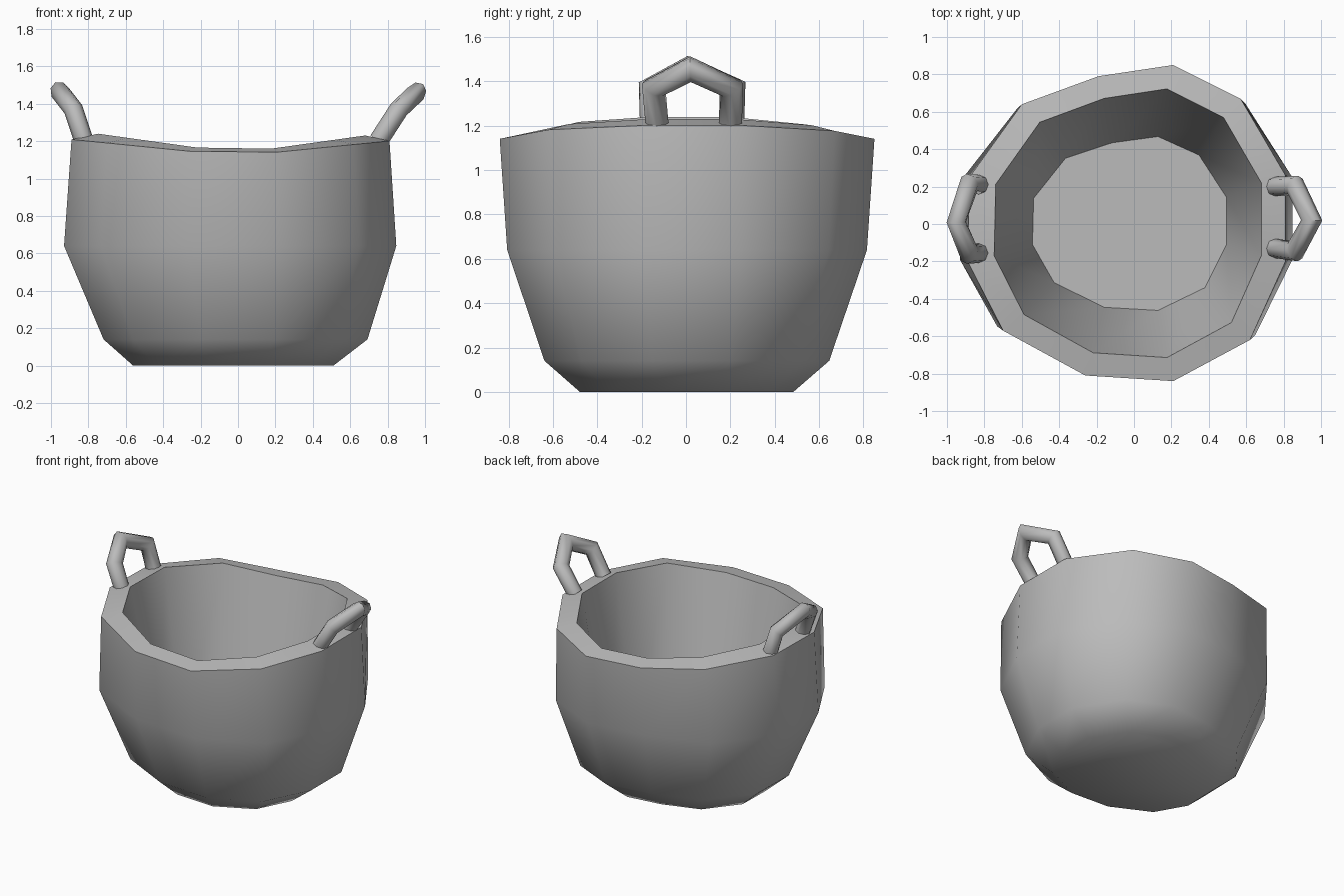
import bpy, bmesh, math
from mathutils import Vector

cube = bpy.data.objects.get("Cube")
if cube:
    bpy.data.objects.remove(cube, do_unlink=True)

grey = bpy.data.materials.new("plain_grey")
grey.use_nodes = True
colour = (0.5, 0.5, 0.5, 1)
grey.diffuse_color = colour
grey.node_tree.nodes["Principled BSDF"].inputs["Base Color"].default_value = colour


def finish(name, bm, angle):
    """Turn a bmesh into a shaded object."""
    bmesh.ops.recalc_face_normals(bm, faces=bm.faces)
    mesh = bpy.data.meshes.new(name)
    bm.to_mesh(mesh)
    bm.free()
    mesh.materials.append(grey)
    obj = bpy.data.objects.new(name, mesh)
    bpy.context.collection.objects.link(obj)
    bpy.ops.object.select_all(action="DESELECT")
    obj.select_set(True)
    bpy.context.view_layer.objects.active = obj
    bpy.ops.object.shade_smooth_by_angle(angle=math.radians(angle))
    return obj


def bridge(bm, a, b):
    n = len(a)
    for i in range(n):
        j = (i + 1) % n
        bm.faces.new((a[i], a[j], b[j], b[i]))


# Basket: one hand-shaped outline, rescaled for every level
outline = [(.81, .26), (.57, .67), (.21, .85), (-.19, .79), (-.6, .64), (-.88, .25),
           (-.89, -.2), (-.7, -.57), (-.26, -.81), (.21, -.84), (.62, -.62), (.81, -.2)]

# Levels: x scale, y scale, x shift, base height, rise towards the sides
levels = [(.63, .57, 0, 0, 0), (.83, .76, .02, .14, 0), (1.045, .96, 0, .64, 0),
          (1, 1, 0, 1.12, .1), (.84, .85, 0, 1.135, .14), (.61, .55, 0, .12, 0)]

bm = bmesh.new()
rings = [[bm.verts.new((x * sx + shift, y * sy, z + rise * abs(x * sx))) for x, y in outline]
         for sx, sy, shift, z, rise in levels]
for lower, upper in zip(rings, rings[1:]):
    bridge(bm, lower, upper)
bm.faces.new(rings[0])
bm.faces.new(rings[-1])
finish("basket", bm, 50)


# Handles: a bent tube through five points
def handle(name, path, radius=.052, sides=8):
    bm = bmesh.new()
    pts = [Vector(p) for p in path]
    normal = (pts[2] - pts[0]).cross(pts[-1] - pts[0]).normalized()
    loops = []
    for i, p in enumerate(pts):
        before = (p - pts[max(i - 1, 0)]).normalized()
        after = (pts[min(i + 1, len(pts) - 1)] - p).normalized()
        along = (before + after).normalized()
        across = along.cross(normal).normalized()
        widen = 1 / max(along.dot(after if i < len(pts) - 1 else before), .7)
        turn = [math.tau * k / sides for k in range(sides)]
        loops.append([bm.verts.new(p + radius * (across * widen * math.cos(t) + normal * math.sin(t)))
                      for t in turn])
    for a, b in zip(loops, loops[1:]):
        bridge(bm, a, b)
    bm.faces.new(loops[0])
    bm.faces.new(loops[-1])
    finish(name, bm, 60)


handle("left_handle", [(.75, -.13, 1.2), (.86, -.145, 1.37), (.95, .02, 1.455),
                       (.86, .205, 1.37), (.75, .2, 1.2)])
handle("right_handle", [(-.82, -.155, 1.19), (-.88, -.16, 1.37), (-.95, .01, 1.46),
                        (-.88, .215, 1.37), (-.82, .21, 1.19)])
